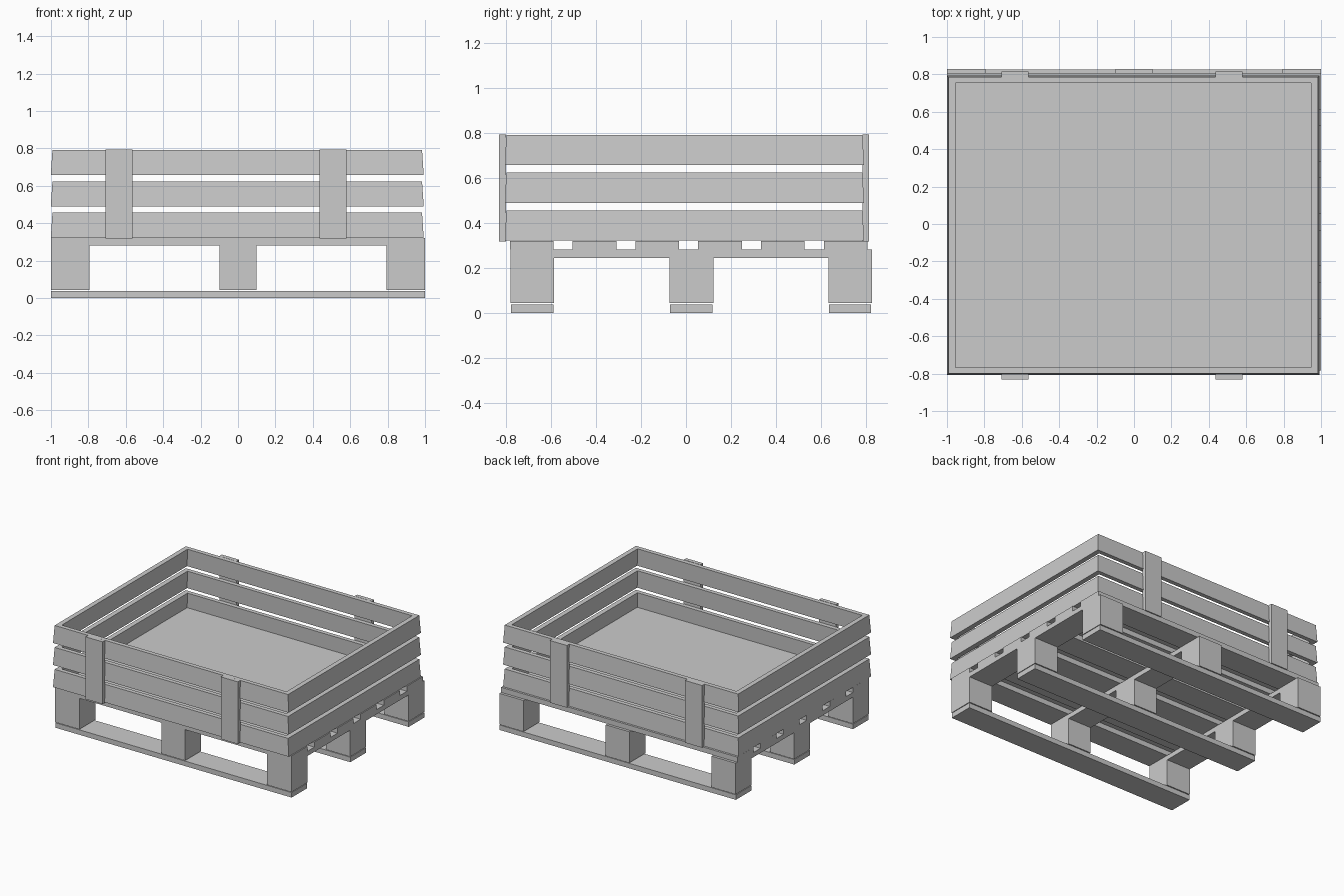
import bpy, bmesh

if "Cube" in bpy.data.objects:
    bpy.data.objects.remove(bpy.data.objects["Cube"])


def box(name, x0, x1, y0, y1, z0, z1):
    bm = bmesh.new()
    bmesh.ops.create_cube(bm, size=1)
    for v in bm.verts:
        v.co.x = x1 if v.co.x > 0 else x0
        v.co.y = y1 if v.co.y > 0 else y0
        v.co.z = z1 if v.co.z > 0 else z0
    return finish(name, bm)


def finish(name, bm):
    bmesh.ops.recalc_face_normals(bm, faces=bm.faces)
    me = bpy.data.meshes.new(name)
    bm.to_mesh(me)
    bm.free()
    ob = bpy.data.objects.new(name, me)
    bpy.context.collection.objects.link(ob)
    return ob


def slat_ring(name, z0, z1):
    # Four boards leaning slightly inward toward the top
    cx, cy = -0.004, -0.007

    def loop(hx, hy, z):
        return [bm.verts.new((cx + sx * hx, cy + sy * hy, z))
                for sx, sy in ((-1, -1), (1, -1), (1, 1), (-1, 1))]

    bm = bmesh.new()
    loops = [loop(0.997, 0.800, z0), loop(0.988, 0.793, z1),
             loop(0.951, 0.760, z1), loop(0.959, 0.767, z0)]
    for i in range(4):
        a, b = loops[i], loops[(i + 1) % 4]
        for j in range(4):
            k = (j + 1) % 4
            bm.faces.new((a[j], a[k], b[k], b[j]))
    return finish(name, bm)


block_x = [(-1.0, -0.795), (-0.1, 0.1), (0.795, 1.0)]
block_y = [(-0.782, -0.588), (-0.073, 0.122), (0.634, 0.828)]

# Pallet base: runners, blocks
for j, (y0, y1) in enumerate(block_y):
    box(f"bottom_runner_{j}", -1, 1, y0 + 0.002, y1 - 0.003, 0, 0.038)
    for i, (x0, x1) in enumerate(block_x):
        box(f"block_{i}_{j}", x0, x1, y0, y1, 0.043, 0.245)

# Cross stringers over the blocks
for i, (x0, x1) in enumerate(block_x):
    box(f"stringer_{i}", x0, x1, -0.782, 0.828, 0.245, 0.281)

# Deck boards
for i in range(6):
    y = -0.784 + i * 0.2795
    box(f"deck_board_{i}", -1, 1, y, y + 0.194, 0.281, 0.32)

# Crate floor and slatted walls
box("crate_floor", -0.962, 0.954, -0.772, 0.758, 0.321, 0.341)
for i, (z0, z1) in enumerate([(0.321, 0.456), (0.49, 0.624), (0.658, 0.792)]):
    slat_ring(f"wall_slats_{i}", z0, z1)

# Vertical battens front and back
for i, (x0, x1) in enumerate([(-0.708, -0.564), (0.437, 0.581)]):
    box(f"front_batten_{i}", x0, x1, -0.832, -0.802, 0.317, 0.793)
    box(f"back_batten_{i}", x0, x1, 0.786, 0.816, 0.317, 0.793)
